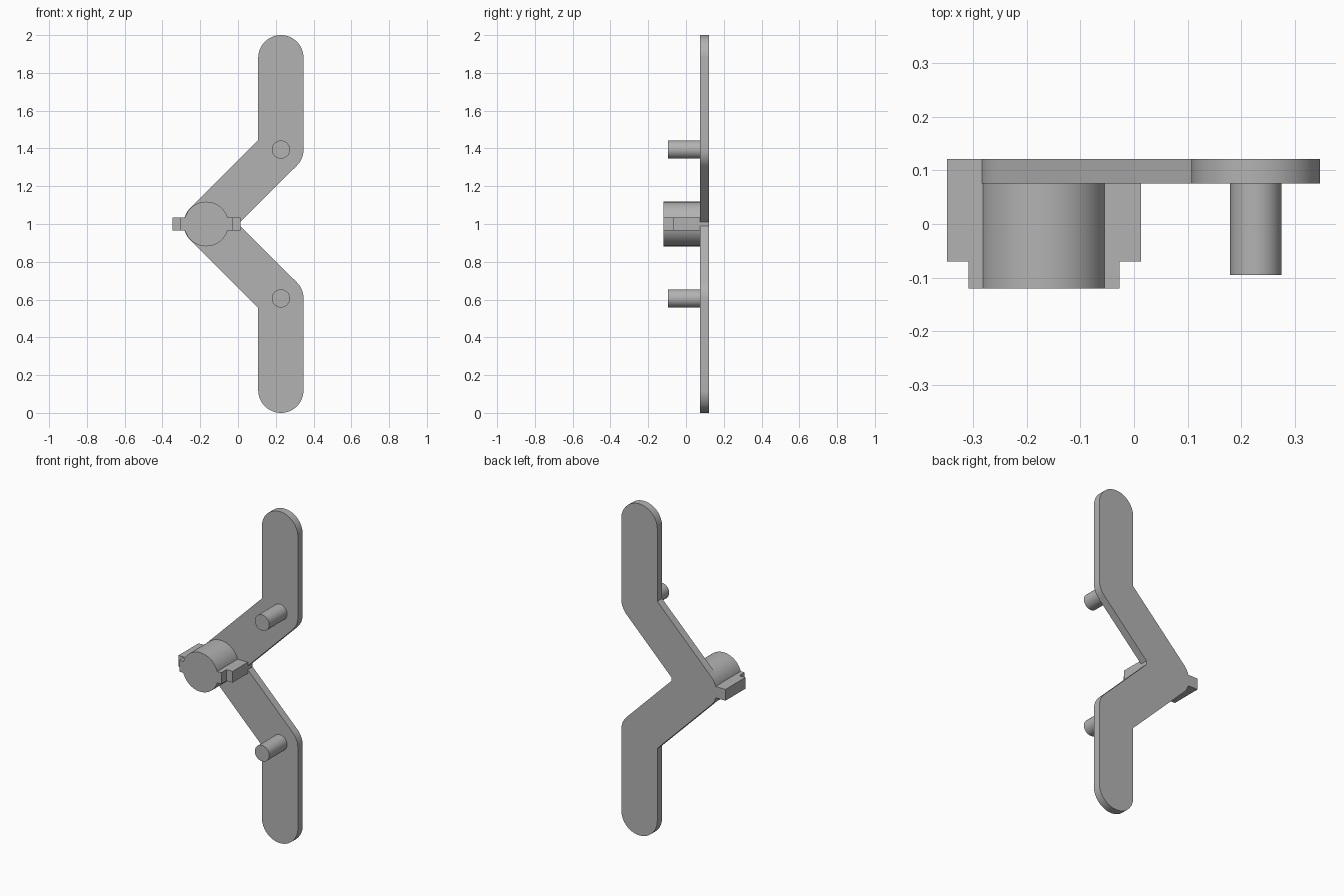
import bpy, bmesh, math
from mathutils import Matrix

if "Cube" in bpy.data.objects:
    bpy.data.objects.remove(bpy.data.objects["Cube"])

grey = bpy.data.materials.new("plain grey")
grey.diffuse_color = (0.45, 0.45, 0.45, 1)
grey.use_nodes = True
grey.node_tree.nodes["Principled BSDF"].inputs["Base Color"].default_value = grey.diffuse_color

HUB_X, PIN_X, MID_Z = -0.168, 0.227, 1.0
PIN_DZ = 0.394            # height of each bend above or below the hub
R = 0.12                  # half width of the arms
TAB_L, TAB_R, TAB_H = -0.348, 0.013, 0.034
Y_BACK, Y_PLATE, Y_STEP, Y_FRONT = 0.121, 0.075, -0.07, -0.12


def finish(name, bm, smooth=False):
    bmesh.ops.recalc_face_normals(bm, faces=bm.faces[:])
    mesh = bpy.data.meshes.new(name)
    bm.to_mesh(mesh)
    bm.free()
    mesh.materials.append(grey)
    obj = bpy.data.objects.new(name, mesh)
    bpy.context.collection.objects.link(obj)
    if smooth:
        bpy.ops.object.select_all(action='DESELECT')
        obj.select_set(True)
        bpy.context.view_layer.objects.active = obj
        bpy.ops.object.shade_smooth_by_angle(angle=math.radians(30))
    return obj


def extrude_profile(name, points, y0, y1):
    bm = bmesh.new()
    face = bm.faces.new([bm.verts.new((x, y0, z)) for x, z in points])
    res = bmesh.ops.extrude_face_region(bm, geom=[face])
    verts = [g for g in res["geom"] if isinstance(g, bmesh.types.BMVert)]
    bmesh.ops.translate(bm, verts=verts, vec=(0, y1 - y0, 0))
    return finish(name, bm, True)


def cylinder(name, x, z, r, y0, y1, sides):
    bm = bmesh.new()
    mat = Matrix.Translation((x, (y0 + y1) / 2, z)) @ Matrix.Rotation(math.pi / 2, 4, 'X')
    bmesh.ops.create_cone(bm, cap_ends=True, segments=sides, radius1=r, radius2=r,
                          depth=y1 - y0, matrix=mat)
    return finish(name, bm, True)


def box(name, x0, x1, y0, y1, z0, z1):
    bm = bmesh.new()
    mat = Matrix.Translation(((x0 + x1) / 2, (y0 + y1) / 2, (z0 + z1) / 2))
    mat = mat @ Matrix.Diagonal((x1 - x0, y1 - y0, z1 - z0, 1))
    bmesh.ops.create_cube(bm, size=1, matrix=mat)
    return finish(name, bm)


def arc(cx, cz, a0, a1, n):
    angles = [math.radians(a0 + (a1 - a0) * i / n) for i in range(n + 1)]
    return [(cx + R * math.cos(a), cz + R * math.sin(a)) for a in angles]


# Upper half of the plate outline, heights measured from the hub, right to left
notch = TAB_R - (HUB_X + R * math.sqrt(2))
tab_angle = math.degrees(math.asin(TAB_H / R))
upper = [(TAB_R, notch)]
upper += arc(PIN_X, PIN_DZ, -45, 0, 10)                       # outer bend
upper += arc(PIN_X, 1 - R, 0, 180, 32)                        # rounded tip
upper += [(PIN_X - R, PIN_DZ + R * math.tan(math.pi / 8))]    # inner bend
upper += arc(HUB_X, 0, 135, 180 - tab_angle, 8)               # round the hub
upper += [(TAB_L, TAB_H)]
outline = upper + [(x, -z) for x, z in reversed(upper)]
extrude_profile("bent_plate", [(x, z + MID_Z) for x, z in outline], Y_PLATE, Y_BACK)

# Hub with stepped side tabs
cylinder("hub", HUB_X, MID_Z, 0.118, Y_FRONT, Y_PLATE, 64)
for side, wide, narrow in (("left", TAB_L, -0.308), ("right", TAB_R, -0.027)):
    for part, end, y0, y1 in (("wide", wide, Y_STEP, Y_PLATE),
                              ("narrow", narrow, Y_FRONT, Y_STEP)):
        inner = HUB_X + (0.1 if side == "right" else -0.1)
        box(f"{side}_{part}_tab", min(end, inner), max(end, inner), y0, y1,
            MID_Z - TAB_H, MID_Z + TAB_H)

# Pins at the bends
for name, s in (("upper_pin", 1), ("lower_pin", -1)):
    cylinder(name, PIN_X, MID_Z + s * PIN_DZ, 0.048, -0.095, Y_PLATE, 48)
